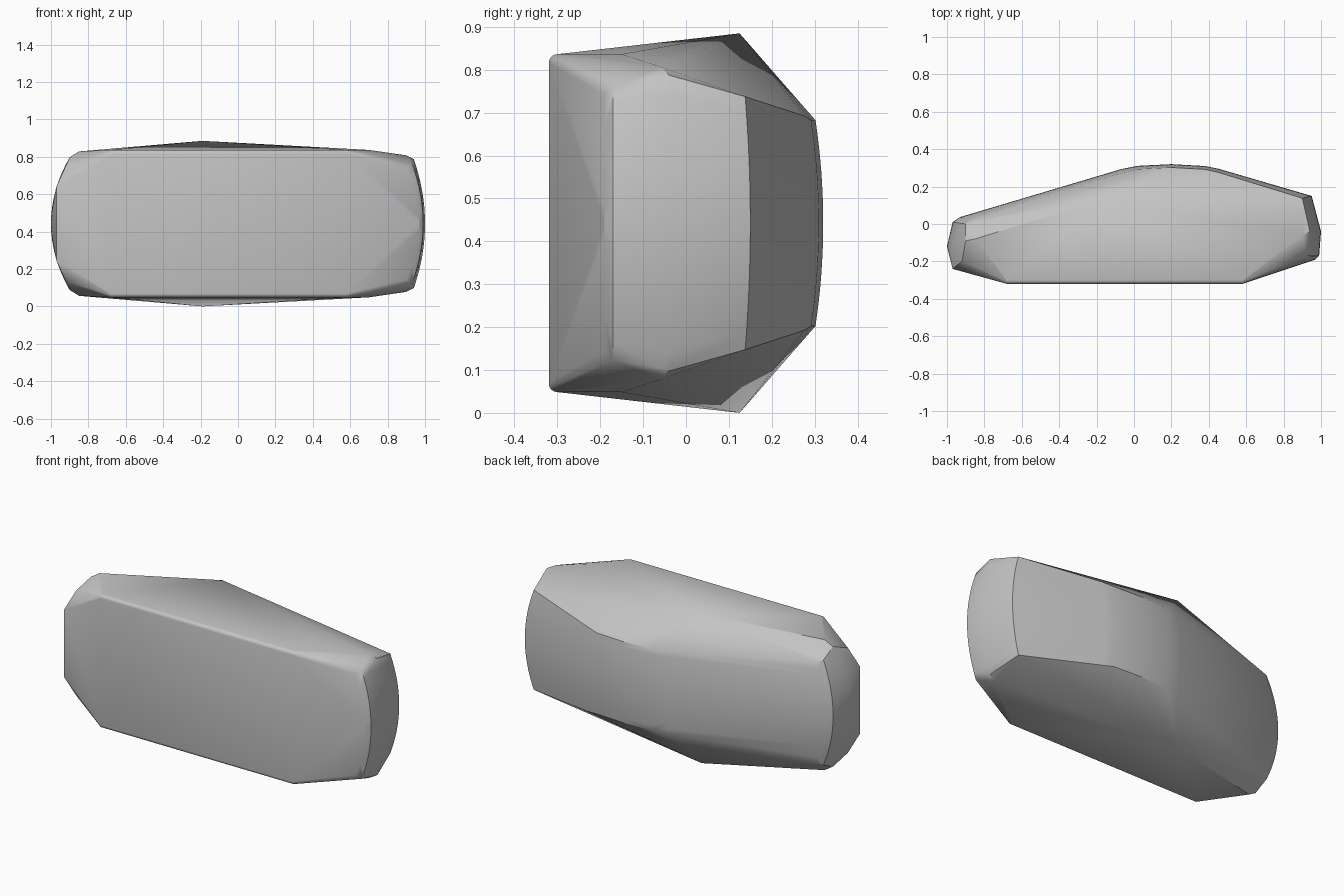
import bpy
import bmesh
import math

cube = bpy.data.objects.get("Cube")
if cube:
    bpy.data.objects.remove(cube, do_unlink=True)

MIDDLE = 0.4425  # height of the mirror plane

paint = bpy.data.materials.new("light_grey")
paint.use_nodes = True
grey = (0.55, 0.55, 0.55, 1)
paint.diffuse_color = grey
paint.node_tree.nodes["Principled BSDF"].inputs["Base Color"].default_value = grey

# Crowned ribs: x, y, half width, and how far the ends fall back in x and y
ribs = [
    (-0.07, 0.293, 0.245, 0, -0.02),      # windscreen top
    (0.02, 0.311, 0.24, 0, -0.018),       # roof
    (0.2, 0.32, 0.24, 0, -0.018),
    (0.38, 0.31, 0.24, 0, -0.018),
    (0.45, 0.296, 0.25, 0, -0.02),
    (0.95, 0.15, 0.295, -0.05, -0.012),   # tail top
    (1.0, -0.04, 0.345, -0.06, 0),        # rear bumper
    (0.99, -0.17, 0.32, -0.06, 0),
    (0.97, -0.19, 0.3, -0.07, 0),
    (-0.93, 0.037, 0.3, 0.06, -0.015),    # bonnet edge
    (-0.97, 0.01, 0.31, 0.07, -0.01),
    (-1.0, -0.12, 0.355, 0.1, 0.03),      # nose
    (-0.97, -0.24, 0.2, 0, 0),            # chin
]

# Single points repeated on both sides: x, y, half width
corners = [
    (-0.19, 0.125, 0.4425),               # wing mirror tip
    (-0.85, -0.08, 0.386),                # front wheel arch
    (-0.92, -0.2, 0.31),
    (0.7, -0.15, 0.394),                  # rear wheel arch
    (0.9, -0.06, 0.365),
    (0.94, -0.05, 0.342),
]

# Flat underside with rounded long edges
for x in (-0.68, 0.58):
    for step in range(5):
        a = math.radians(90 * step / 4)
        corners.append((x, -0.3 - 0.02 * math.cos(a), 0.374 + 0.02 * math.sin(a)))

bm = bmesh.new()


def add_pair(x, y, half):
    for side in (-1, 1):
        bm.verts.new((x, y, MIDDLE + side * half))


STEPS = 8
for x, y, half, fall_x, fall_y in ribs:
    for i in range(STEPS + 1):
        t = i / STEPS
        add_pair(x + fall_x * t * t, y + fall_y * t * t, half * t)
for corner in corners:
    add_pair(*corner)

# Wrap one tight shell around the ribs and corners
bmesh.ops.remove_doubles(bm, verts=bm.verts[:], dist=0.0005)
bmesh.ops.convex_hull(bm, input=bm.verts[:])
loose = [v for v in bm.verts if not v.link_faces]
bmesh.ops.delete(bm, geom=loose, context="VERTS")
bmesh.ops.dissolve_limit(bm, angle_limit=math.radians(0.5),
                         verts=bm.verts[:], edges=bm.edges[:])
bmesh.ops.recalc_face_normals(bm, faces=bm.faces[:])

mesh = bpy.data.meshes.new("car_shell")
bm.to_mesh(mesh)
bm.free()
mesh.materials.append(paint)
shell = bpy.data.objects.new("car_shell", mesh)
bpy.context.collection.objects.link(shell)

bpy.ops.object.select_all(action="DESELECT")
shell.select_set(True)
bpy.context.view_layer.objects.active = shell
bpy.ops.object.shade_smooth_by_angle(angle=math.radians(25))
